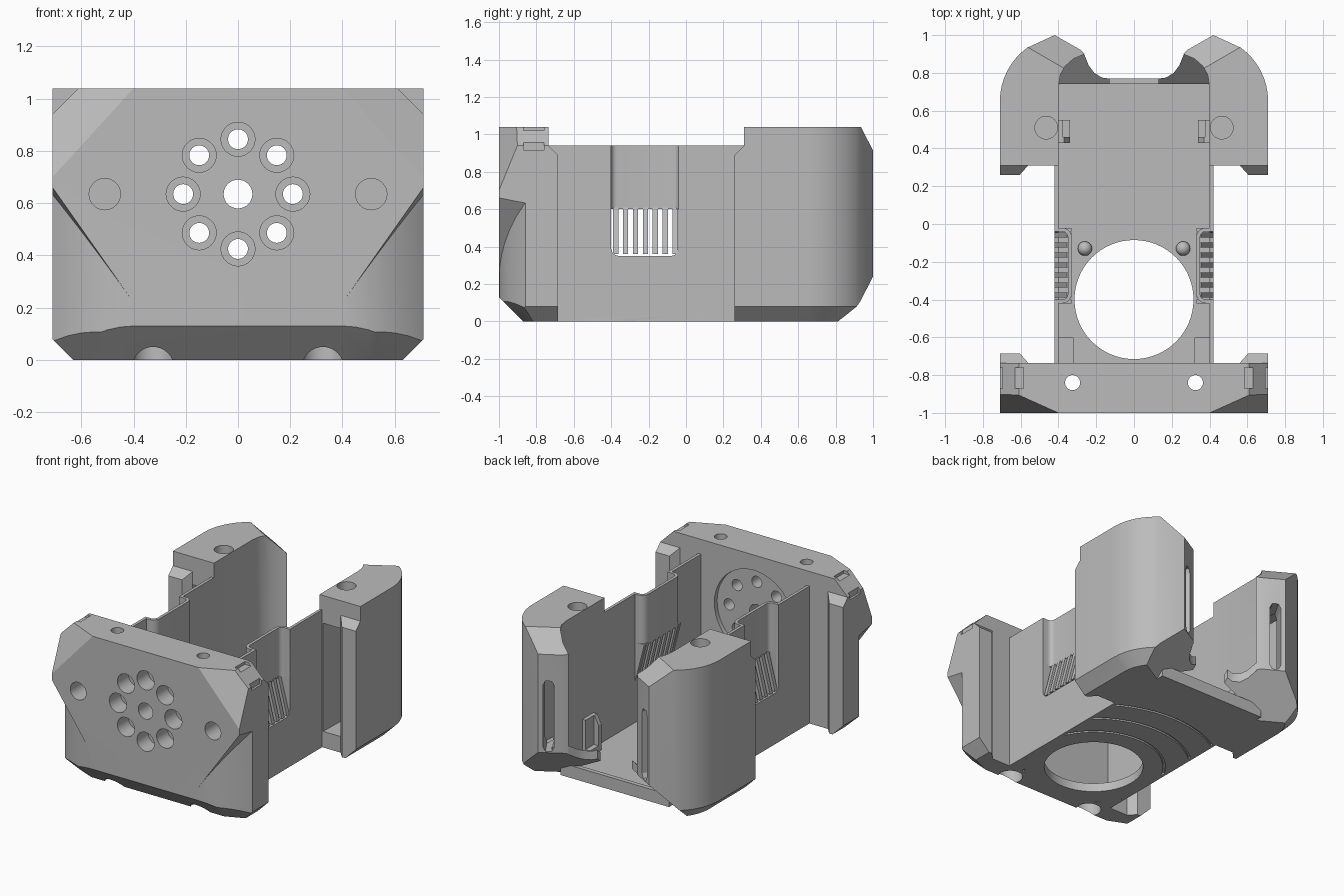
import bpy, bmesh, math
from mathutils import Vector, Matrix

cube = bpy.data.objects.get("Cube")
if cube:
    bpy.data.objects.remove(cube)

grey = bpy.data.materials.new("plain grey")
grey.use_nodes = True
COLOR = (0.5, 0.5, 0.5, 1)
grey.diffuse_color = COLOR
grey.node_tree.nodes["Principled BSDF"].inputs["Base Color"].default_value = COLOR


def finish(name, bm):
    bmesh.ops.recalc_face_normals(bm, faces=bm.faces)
    me = bpy.data.meshes.new(name)
    bm.to_mesh(me)
    bm.free()
    me.materials.append(grey)
    ob = bpy.data.objects.new(name, me)
    bpy.context.collection.objects.link(ob)
    return ob


def prism(name, pts, lo, hi, axis="z"):
    """Extrude an outline along an axis."""
    put = {"z": lambda a, b, h: (a, b, h),
           "y": lambda a, b, h: (a, h, b),
           "x": lambda a, b, h: (h, a, b)}[axis]
    bm = bmesh.new()
    low = [bm.verts.new(put(a, b, lo)) for a, b in pts]
    top = [bm.verts.new(put(a, b, hi)) for a, b in pts]
    bm.faces.new(low)
    bm.faces.new(top)
    for i in range(len(pts)):
        j = (i + 1) % len(pts)
        bm.faces.new((low[i], low[j], top[j], top[i]))
    return finish(name, bm)


def box(name, x, y, z):
    return prism(name, [(x[0], y[0]), (x[1], y[0]), (x[1], y[1]), (x[0], y[1])], *z)


def arc(cx, cy, r, a0, a1, n):
    angles = [math.radians(a0 + (a1 - a0) * i / n) for i in range(n + 1)]
    return [(cx + r * math.cos(a), cy + r * math.sin(a)) for a in angles]


def cylinder(name, cx, cy, r, lo, hi, axis="z", n=32):
    return prism(name, arc(cx, cy, r, 0, 360, n)[:-1], lo, hi, axis)


def clip(ob, point, normal):
    """Slice away everything on the outer side of a plane."""
    bm = bmesh.new()
    bm.from_mesh(ob.data)
    geom = bm.verts[:] + bm.edges[:] + bm.faces[:]
    bmesh.ops.bisect_plane(bm, geom=geom, dist=1e-5, plane_co=point,
                           plane_no=Vector(normal).normalized(), clear_outer=True)
    rim = [e for e in bm.edges if e.is_boundary]
    if rim:
        bmesh.ops.edgeloop_fill(bm, edges=rim)
    bmesh.ops.recalc_face_normals(bm, faces=bm.faces)
    bm.to_mesh(ob.data)
    bm.free()


def apply(ob, mod):
    with bpy.context.temp_override(object=ob, active_object=ob):
        bpy.ops.object.modifier_apply(modifier=mod.name)


def cut(ob, *cutters):
    for c in cutters:
        mod = ob.modifiers.new("cut", "BOOLEAN")
        mod.operation, mod.solver, mod.object = "DIFFERENCE", "EXACT", c
        apply(ob, mod)
        bpy.data.objects.remove(c)


def mirror(*obs):
    for ob in obs:
        mod = ob.modifiers.new("mirror", "MIRROR")
        mod.use_mirror_merge = False
        apply(ob, mod)


# Front plate with bevelled corners
plate = box("front_plate", (-.71, .71), (-1, -.735), (0, 1.04))
clip(plate, (0, -1, .13), (0, -1, -1))
for s in (-1, 1):
    clip(plate, (s * .71, 0, .08), (s, 0, -1))
    clip(plate, (s * .52, -.95, .08), (s * .39, -.92, -1))
    clip(plate, (s * .4, -1, 1.04), (s * .306, -.68, .279))
    clip(plate, (s * .61, 0, 1.04), (s, 0, 1))

# Rounded lower corners under the overhanging ears
for s in (-1, 1):
    curve = [(.4 + .05 * i, -1 + .14 * (.05 * i / .31) ** 2) for i in range(8)]
    outline = [(s * x, y) for x, y in curve + [(.75, -1.2), (.4, -1.2)]]
    pocket = prism("pocket", outline, -.1, .9)
    clip(pocket, (s * .4, -1, .22), (-s * .44, .06, .31))
    cut(plate, pocket)

# Round holes and corner notches in the front plate
CZ = .635
cut(plate, cylinder("recess", 0, CZ, .3, -.765, -.7, "y", 48),
    cylinder("hub", 0, CZ, .055, -1.1, -.7, "y"))
for i in range(8):
    a = math.radians(45 * i)
    x, z = .21 * math.cos(a), CZ + .21 * math.sin(a)
    cut(plate, cylinder("bore", x, z, .065, -1.1, -.88, "y"),
        cylinder("hole", x, z, .038, -1.1, -.7, "y"))
for s in (-1, 1):
    cut(plate, cylinder("blind", s * .51, CZ, .06, -1.1, -.85, "y"),
        cylinder("screw", s * .325, -.84, .04, -.1, 1.2),
        cylinder("head", s * .325, -.84, .08, -.1, .15),
        box("notch", sorted((s * .585, s * .63)), (-.87, -.76), (1.02, 1.1)),
        box("notch", sorted((s * .695, s * .75)), (-.87, -.76), (.915, .955)))

# Lips facing each other on the plate and the towers
for name, y, d in (("front_lip", -.735, 1), ("rear_lip", .31, -1)):
    lip = prism(name, [(.56, y), (.605, y + d * .05), (.71, y + d * .05), (.71, y)], 0, .94)
    clip(lip, (0, y + d * .05, .89), (0, d, 1))
    clip(lip, (.71, 0, .08), (1, 0, -1))
    mirror(lip)

# Rear towers, hollow with an angled outlet slot
BACK = Vector((-.5, .865, 0))
outline = [(.4, .31), (.71, .31)] + arc(.36, .65, .35, 0, 54, 8)
outline += [(.42, 1), (.28, .92), (.26, .9), (.32, .875), (.365, .835), (.39, .79), (.4, .73)]
tower = prism("rear_tower", outline, 0, 1.04)
clip(tower, (.38, .83, 1.04), BACK + Vector((0, 0, 1)))
clip(tower, (.42, 1, .24), BACK - Vector((0, 0, 1)))
for i in range(8):
    a = math.radians(54 * i / 7)
    c, s = math.cos(a), math.sin(a)
    clip(tower, (.36 + .35 * c, .65 + .35 * s, .08), (c, s, -1))
cavity = prism("cavity", [(.425, .2), (.62, .2), (.64, .65), (.55, .84), (.44, .86)], .11, .85)
slot = prism("slot", [(-.035, .28), (-.02, .25), (.02, .25), (.035, .28),
                      (.035, .7), (.02, .73), (-.02, .73), (-.035, .7)], -.17, .1, "y")
slot.data.transform(Matrix.Translation((.365, .965, 0)) @ Matrix.Rotation(math.radians(30), 4, "Z"))
cut(tower, cavity, slot, cylinder("top_hole", .465, .51, .06, .9, 1.2))

# Curved scoop joining floor and tower
notch = [(.13, .77), (.17, .775), (.21, .8), (.24, .84), (.26, .89), (.28, .92)]
scoop = prism("rear_scoop", notch + [(.42, .92), (.42, .74), (.13, .74)], 0, .4)
clip(scoop, (.42, 1, .24), BACK - Vector((0, 0, 1)))
clip(scoop, (.42, 1, .30), Vector((0, 0, 1)) - BACK)
mirror(tower, scoop)

# Floor with the big round opening and shallow ring grooves below
floor = box("floor", (-.42, .42), (-.735, .31), (0, .06))
rear_floor = box("rear_floor", (-.41, .41), (.31, .77), (0, .06))
for part in (floor, rear_floor):
    for r in (.45, .62, .8):
        ring = cylinder("ring", 0, -.4, r + .008, -.05, .012, n=64)
        cut(ring, cylinder("core", 0, -.4, r - .008, -.1, .1, n=64))
        cut(part, ring)
cut(floor, cylinder("opening", 0, -.4, .315, -.1, .2, n=64))
box("rear_floor_lip", (-.4, .4), (.74, .77), (.05, .085))

# Thin side walls with a U-shaped opening
wall = box("side_wall", (.4, .42), (-.735, .31), (0, .94))
u_shape = [(-.4, 1.1)] + arc(-.36, .39, .04, 180, 270, 5) + arc(-.08, .39, .04, 270, 360, 5)
cut(wall, prism("window", u_shape + [(-.04, 1.1)], .3, .5, "x"))

# Inward bulge above the grille
outer = [(.42, -.4)] + arc(.38, -.37, .03, 270, 180, 5) + arc(.38, -.07, .03, 180, 90, 5) + [(.42, -.04)]
inner = [(.4, -.02)] + arc(.38, -.07, .05, 90, 180, 5) + arc(.38, -.37, .05, 180, 270, 5) + [(.4, -.42)]
bulge = prism("wall_bulge", outer + inner, .6, .94)

# Sloping grille slats between two cheeks
grille = [prism("grille_slat", [(.33, .61), (.355, .61), (.42, .36), (.39, .36)],
                y, y + .028, "y") for y in [-.39 + .053 * i for i in range(7)]]
for y in (-.42, -.04):
    grille.append(prism("grille_cheek", [(.33, .61), (.42, .61), (.42, .34), (.4, .34)],
                        y, y + .02, "y"))
mirror(wall, bulge, *grille)

# Small inner details: corner blocks, locating pins and brackets
block = box("corner_block", (.32, .41), (-.735, -.6), (0, .1))
bracket = prism("inner_bracket", [(.41, .04), (.34, .04), (.34, .24), (.37, .3), (.41, .3)], .43, .55, "y")
cut(bracket, box("relief", (.3, .375), (.46, .6), (.1, .4)))
bm = bmesh.new()
bmesh.ops.create_uvsphere(bm, u_segments=20, v_segments=12, radius=.038,
                          matrix=Matrix.Translation((.26, -.13, .08)))
pin = finish("locating_pin", bm)
mirror(block, bracket, pin)

# Smooth the curved surfaces, keep hard edges
bpy.ops.object.select_all(action="DESELECT")
for ob in bpy.context.collection.objects:
    if ob.type == "MESH":
        ob.select_set(True)
        bpy.context.view_layer.objects.active = ob
bpy.ops.object.shade_smooth_by_angle(angle=math.radians(25))
